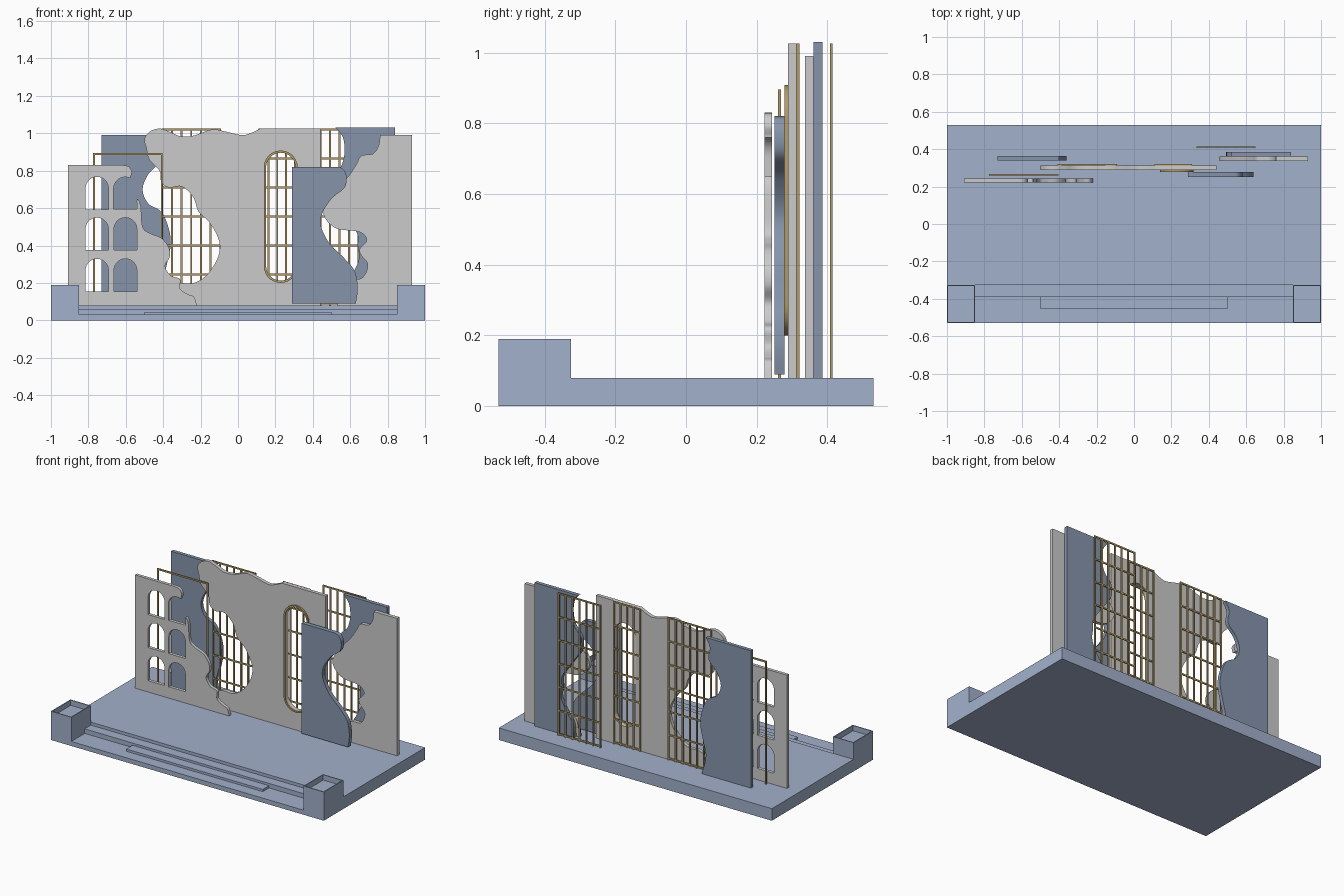
import bpy, bmesh, math
from mathutils import Vector

if "Cube" in bpy.data.objects:
    bpy.data.objects.remove(bpy.data.objects["Cube"])


def material(name, rgb):
    m = bpy.data.materials.new(name)
    m.diffuse_color = (*rgb, 1)
    m.use_nodes = True
    m.node_tree.nodes["Principled BSDF"].inputs["Base Color"].default_value = m.diffuse_color
    return m


STONE = material("base_blue", (0.36, 0.44, 0.60))
SLATE = material("panel_blue", (0.24, 0.30, 0.41))
GOLD = material("gold", (0.45, 0.33, 0.14))


def finish(name, mesh, mat=None, smooth=False):
    ob = bpy.data.objects.new(name, mesh)
    bpy.context.collection.objects.link(ob)
    if mat:
        mesh.materials.clear()
        mesh.materials.append(mat)
    if smooth:
        bpy.ops.object.select_all(action='DESELECT')
        ob.select_set(True)
        bpy.context.view_layer.objects.active = ob
        bpy.ops.object.shade_smooth_by_angle(angle=math.radians(35))
    return ob


def add_box(bm, x0, x1, y0, y1, z0, z1):
    vs = bmesh.ops.create_cube(bm, size=1)["verts"]
    for v in vs:
        v.co = Vector((x1 if v.co.x > 0 else x0, y1 if v.co.y > 0 else y0, z1 if v.co.z > 0 else z0))
    return vs


def boxes(name, specs, mat):
    bm = bmesh.new()
    for s in specs:
        add_box(bm, *s)
    me = bpy.data.meshes.new(name)
    bm.to_mesh(me)
    bm.free()
    return finish(name, me, mat)


def wave(pts, steps=6):
    """Smooth line through the points."""
    p = [Vector(q) for q in pts]
    p = [p[0]] + p + [p[-1]]
    out = []
    for a, b, c, d in zip(p, p[1:], p[2:], p[3:]):
        for i in range(steps):
            t = i / steps
            out.append(0.5 * (2 * b + (c - a) * t + (2 * a - 5 * b + 4 * c - d) * t**2
                              + (3 * b - a - 3 * c + d) * t**3))
    return out + [p[-1]]


def arch(x0, x1, z0, z1, both=False, n=14):
    """Round-headed opening; both=True rounds the foot as well."""
    r, cx = (x1 - x0) / 2, (x0 + x1) / 2
    ang = [math.pi * i / n for i in range(n + 1)]
    top = [(cx + r * math.cos(a), z1 - r + r * math.sin(a)) for a in ang]
    if both:
        return top + [(cx - r * math.cos(a), z0 + r - r * math.sin(a)) for a in ang]
    return top + [(x0, z0), (x1, z0)]


def panel(name, y0, y1, loops, mat=None):
    """Flat cut-out sheet: first loop is the outline, the rest are holes."""
    cu = bpy.data.curves.new(name, 'CURVE')
    cu.dimensions, cu.fill_mode, cu.extrude = '2D', 'BOTH', (y1 - y0) / 2
    for loop in loops:
        sp = cu.splines.new('POLY')
        sp.points.add(len(loop) - 1)
        for pt, (x, z) in zip(sp.points, loop):
            pt.co = (x, z, 0, 1)
        sp.use_cyclic_u = True
    tmp = bpy.data.objects.new(name + "_outline", cu)
    bpy.context.collection.objects.link(tmp)
    dg = bpy.context.evaluated_depsgraph_get()
    me = bpy.data.meshes.new_from_object(tmp.evaluated_get(dg))
    bpy.data.objects.remove(tmp)
    bm = bmesh.new()
    bm.from_mesh(me)
    bmesh.ops.remove_doubles(bm, verts=bm.verts, dist=1e-5)
    for v in bm.verts:
        v.co = Vector((v.co.x, (y0 + y1) / 2 - v.co.z, v.co.y))
    bmesh.ops.recalc_face_normals(bm, faces=bm.faces)
    bm.to_mesh(me)
    bm.free()
    return finish(name, me, mat, True)


def grid(name, x0, x1, y0, y1, bars, top=1.025, w=0.010):
    """Window lattice of upright and level bars."""
    specs = []
    for i in range(bars):
        x = x0 + (x1 - x0 - w) * i / (bars - 1)
        specs.append((x, x + w, y0, y1, 0.08, top))
    for i in range(7):
        z = 0.09 + (top - 0.095) * i / 6
        specs.append((x0, x1, y0 + 0.001, y1 - 0.001, z - 0.005, z + 0.005))
    return boxes(name, specs, GOLD)


# stage floor with front steps
boxes("stage_floor", [(-1, 1, -0.325, 0.53, 0, 0.08)], STONE)
boxes("front_steps", [(-0.85, 0.85, -0.39, -0.325, 0, 0.06),
                      (-0.85, 0.85, -0.53, -0.39, 0, 0.03),
                      (-0.5, 0.5, -0.455, -0.39, 0.03, 0.045)], STONE)

# hollow-topped corner blocks
for side, x0 in (("left", -1), ("right", 0.85)):
    bm = bmesh.new()
    add_box(bm, x0, x0 + 0.15, -0.53, -0.325, 0, 0.19)
    bm.normal_update()
    top = max(bm.faces, key=lambda f: f.calc_center_median().z)
    bmesh.ops.inset_region(bm, faces=[top], thickness=0.009)
    inner = bmesh.ops.extrude_face_region(bm, geom=[top])["geom"]
    bmesh.ops.delete(bm, geom=[top], context='FACES')
    for v in inner:
        if isinstance(v, bmesh.types.BMVert):
            v.co.z -= 0.035
    bmesh.ops.recalc_face_normals(bm, faces=bm.faces)
    me = bpy.data.meshes.new("corner_block")
    bm.to_mesh(me)
    bm.free()
    finish(side + "_corner_block", me, STONE)

# left front wall with arched windows, the upper right one broken open
broken = arch(-0.665, -0.54, 0.595, 0.766)[5:]
left_edge = wave([(-0.54, 0.595), (-0.54, 0.65), (-0.52, 0.61), (-0.51, 0.50), (-0.47, 0.465),
                  (-0.41, 0.44), (-0.37, 0.39), (-0.365, 0.34), (-0.39, 0.29), (-0.36, 0.24),
                  (-0.31, 0.22), (-0.31, 0.17), (-0.27, 0.14), (-0.235, 0.125), (-0.22, 0.08)])
corner = wave([(-0.64, 0.83), (-0.59, 0.825), (-0.568, 0.795), (-0.575, 0.766)])
holes = [arch(x, x + 0.122, z, z + 0.174) for x in (-0.815, -0.663) for z in (0.155, 0.375, 0.593)][:5]
panel("left_front_wall", 0.222, 0.243,
      [[(-0.91, 0.08), (-0.91, 0.83)] + corner + broken[:-1] + left_edge] + holes)

# centre wall with ragged left side and tall oval window
ragged = wave([(-0.36, 0.08), (-0.36, 0.17), (-0.31, 0.198), (-0.24, 0.198), (-0.17, 0.24),
               (-0.11, 0.33), (-0.10, 0.42), (-0.15, 0.52), (-0.21, 0.58), (-0.24, 0.66),
               (-0.30, 0.715), (-0.37, 0.71), (-0.41, 0.74), (-0.42, 0.80), (-0.475, 0.86),
               (-0.49, 0.92), (-0.50, 0.97), (-0.47, 1.01), (-0.42, 1.025), (-0.37, 1.01),
               (-0.31, 0.985), (-0.24, 0.987), (-0.14, 1.02), (-0.07, 1.01), (0.02, 0.99),
               (0.07, 1.002), (0.12, 1.025)])
panel("centre_wall", 0.289, 0.313,
      [ragged + [(0.44, 1.025), (0.44, 0.08)], arch(0.15, 0.307, 0.212, 0.896, True)])
panel("oval_window_frame", 0.279, 0.29,
      [arch(0.138, 0.319, 0.2, 0.908, True), arch(0.15, 0.307, 0.212, 0.896, True)], GOLD)

# right front blue wall
panel("right_front_wall", 0.251, 0.279,
      [[(0.29, 0.09), (0.29, 0.82)] + wave([
          (0.53, 0.82), (0.56, 0.81), (0.58, 0.77), (0.57, 0.71), (0.50, 0.65), (0.45, 0.57),
          (0.445, 0.50), (0.49, 0.41), (0.57, 0.33), (0.625, 0.26), (0.64, 0.17), (0.63, 0.09)])], SLATE)

# right rear grey wall
panel("right_rear_wall", 0.336, 0.36,
      [[(0.93, 0.08), (0.93, 0.99)] + wave([
          (0.76, 0.99), (0.75, 0.93), (0.72, 0.89), (0.66, 0.88), (0.63, 0.83), (0.59, 0.77),
          (0.52, 0.69), (0.46, 0.60), (0.47, 0.54), (0.53, 0.49), (0.64, 0.475), (0.68, 0.45),
          (0.685, 0.42), (0.65, 0.38), (0.66, 0.345), (0.69, 0.31), (0.69, 0.27), (0.66, 0.225),
          (0.60, 0.22), (0.55, 0.19), (0.53, 0.08)])])

# rear blue walls on both sides
panel("right_back_wall", 0.361, 0.386,
      [[(0.84, 0.08), (0.84, 1.03)] + wave([
          (0.52, 1.03), (0.56, 0.98), (0.57, 0.90), (0.55, 0.82), (0.50, 0.76), (0.50, 0.67),
          (0.56, 0.58), (0.635, 0.47), (0.64, 0.40), (0.645, 0.32), (0.60, 0.23), (0.56, 0.17),
          (0.55, 0.08)])], SLATE)
panel("left_back_wall", 0.34, 0.364,
      [[(-0.73, 0.08), (-0.73, 0.99)] + wave([
          (-0.40, 0.99), (-0.43, 0.93), (-0.42, 0.85), (-0.48, 0.78), (-0.51, 0.70), (-0.48, 0.625),
          (-0.41, 0.58), (-0.37, 0.49), (-0.36, 0.40), (-0.38, 0.30), (-0.40, 0.20),
          (-0.37, 0.08)])], SLATE)

# gold lattices and plain gold frame
grid("left_lattice", -0.41, -0.09, 0.313, 0.321, 7)
grid("centre_lattice", 0.11, 0.31, 0.313, 0.321, 5)
grid("right_lattice", 0.335, 0.65, 0.407, 0.415, 7)
boxes("plain_frame", [(-0.775, -0.765, 0.26, 0.268, 0.08, 0.885),
                      (-0.413, -0.403, 0.26, 0.268, 0.08, 0.885),
                      (-0.775, -0.403, 0.26, 0.268, 0.885, 0.895)], GOLD)
